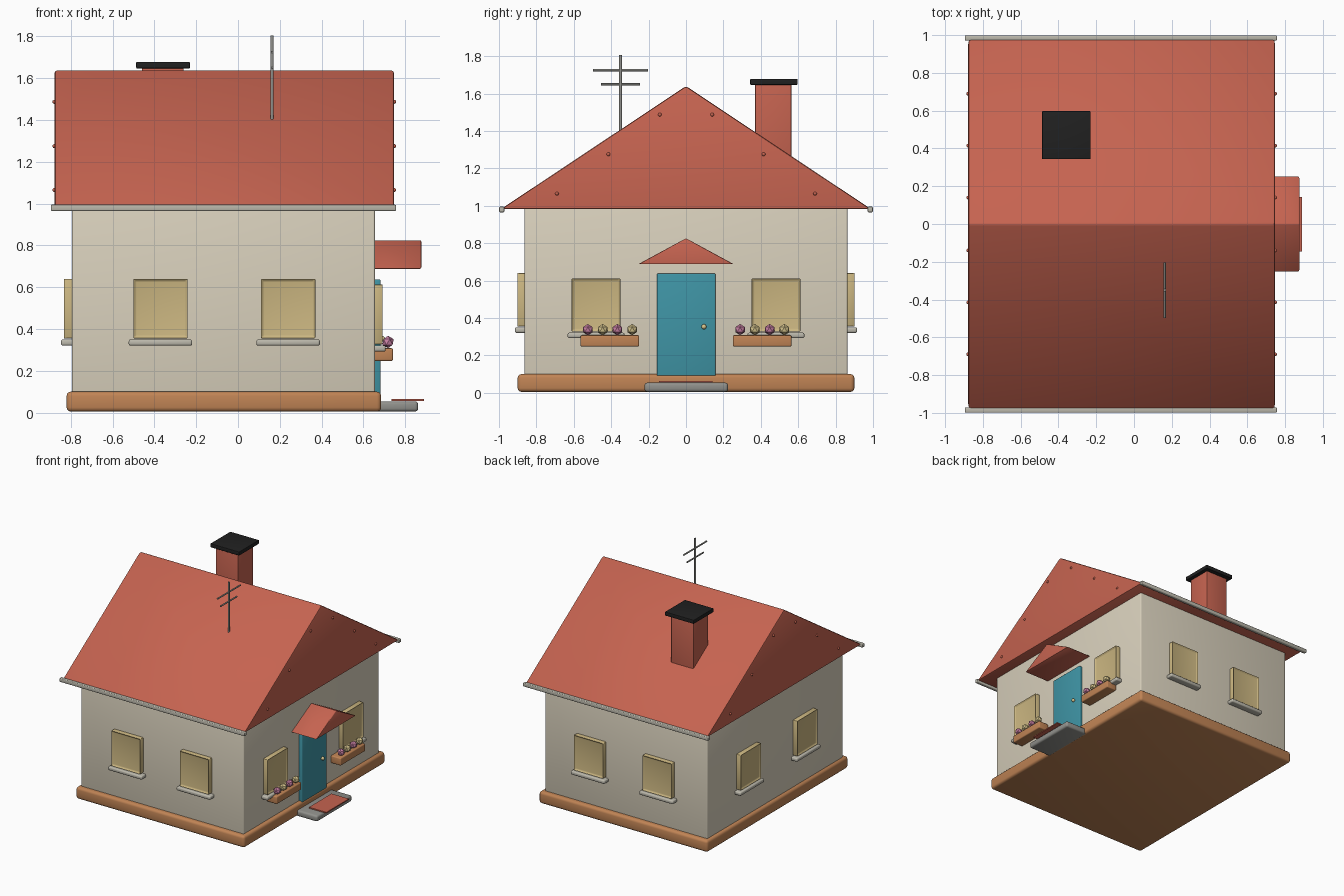
import bpy, bmesh, math
from mathutils import Matrix, Vector

if "Cube" in bpy.data.objects:
    bpy.data.objects.remove(bpy.data.objects["Cube"])


def material(name, r, g, b):
    m = bpy.data.materials.new(name)
    m.diffuse_color = (r, g, b, 1)
    m.use_nodes = True
    m.node_tree.nodes["Principled BSDF"].inputs["Base Color"].default_value = m.diffuse_color
    return m


RED = material("roof red", 0.56, 0.125, 0.08)
CREAM = material("wall cream", 0.70, 0.64, 0.51)
KHAKI = material("window khaki", 0.60, 0.47, 0.22)
BROWN = material("timber brown", 0.53, 0.23, 0.09)
TEAL = material("door teal", 0.05, 0.30, 0.38)
BLACK = material("cap black", 0.015, 0.015, 0.015)
GREY = material("metal grey", 0.28, 0.28, 0.26)
STONE = material("sill stone", 0.50, 0.48, 0.41)
PINK = material("flower pink", 0.60, 0.22, 0.38)
YELLOW = material("flower yellow", 0.68, 0.56, 0.27)


def finish(bm, name, mat, bevel=0.0, segments=3, place=Matrix()):
    if bevel:
        bmesh.ops.bevel(bm, geom=bm.edges[:], offset=bevel, segments=segments,
                        profile=0.5, affect='EDGES', clamp_overlap=True)
    bmesh.ops.recalc_face_normals(bm, faces=bm.faces[:])
    bm.transform(place)
    me = bpy.data.meshes.new(name)
    bm.to_mesh(me)
    bm.free()
    me.materials.append(mat)
    ob = bpy.data.objects.new(name, me)
    bpy.context.collection.objects.link(ob)
    return ob


def box_mesh(lo, hi):
    lo, hi = Vector(lo), Vector(hi)
    bm = bmesh.new()
    bmesh.ops.create_cube(bm, size=1, matrix=Matrix.Translation((lo + hi) / 2)
                          @ Matrix.Diagonal((hi - lo).to_4d()))
    return bm


def box(name, lo, hi, mat, bevel=0.0, place=Matrix()):
    return finish(box_mesh(lo, hi), name, mat, bevel, place=place)


def prism(name, profile, x0, x1, mat, bevel=0.0):
    """Extrude a (y, z) profile along x."""
    bm = bmesh.new()
    face = bm.faces.new([bm.verts.new((x0, y, z)) for y, z in profile])
    new = bmesh.ops.extrude_face_region(bm, geom=[face])["geom"]
    bmesh.ops.translate(bm, vec=(x1 - x0, 0, 0),
                        verts=[v for v in new if isinstance(v, bmesh.types.BMVert)])
    return finish(bm, name, mat, bevel, 2)


def rod(name, a, b, radius, mat):
    a, b = Vector(a), Vector(b)
    bm = bmesh.new()
    turn = (b - a).to_track_quat('Z', 'Y').to_matrix().to_4x4()
    bmesh.ops.create_cone(bm, cap_ends=True, segments=10, radius1=radius, radius2=radius,
                          depth=(b - a).length, matrix=Matrix.Translation((a + b) / 2) @ turn)
    return finish(bm, name, mat)


def ball(name, centre, radius, mat, subdivisions=2):
    bm = bmesh.new()
    bmesh.ops.create_icosphere(bm, subdivisions=subdivisions, radius=radius,
                               matrix=Matrix.Translation(centre))
    return finish(bm, name, mat)


def window(name, x, y, z, angle):
    """Window with recessed pane and sill, facing local +x turned by angle."""
    place = Matrix.Translation((x, y, z)) @ Matrix.Rotation(math.radians(angle), 4, 'Z')
    bm = box_mesh((-0.02, -0.13, 0.035), (0.04, 0.13, 0.32))
    front = [f for f in bm.faces if f.normal.x > 0.9]
    bmesh.ops.inset_region(bm, faces=front, thickness=0.016)
    bmesh.ops.translate(bm, verts=front[0].verts[:], vec=(-0.012, 0, 0))
    finish(bm, name, KHAKI, 0.005, 2, place)
    box(name + "_sill", (-0.02, -0.152, 0), (0.052, 0.152, 0.03), STONE, 0.01, place)


# Body of the house
box("plinth", (-0.82, -0.9, 0.005), (0.685, 0.9, 0.1), BROWN, 0.02)
box("walls", (-0.795, -0.863, 0.08), (0.655, 0.863, 1.0), CREAM, 0.008)

# Roof with gutters and gable studs
prism("roof", [(-0.99, 0.982), (0.99, 0.982), (0, 1.64)], -0.878, 0.747, RED, 0.012)
for s in (-1, 1):
    y = 0.985 * s
    box("gutter", (-0.896, y - 0.014, 0.965), (0.757, y + 0.014, 0.995), STONE, 0.006)
    for x in (-0.878, 0.747):
        for sy, sz in ((0.14, 1.487), (0.415, 1.275), (0.69, 1.065)):
            ball("gable_stud", (x, s * sy, sz), 0.01, RED)

# Chimney
box("chimney", (-0.46, 0.37, 1.15), (-0.26, 0.563, 1.655), RED, 0.005)
box("chimney_cap", (-0.487, 0.343, 1.647), (-0.23, 0.597, 1.678), BLACK, 0.004)

# Antenna
rod("antenna_mast", (0.163, -0.35, 1.36), (0.163, -0.35, 1.805), 0.008, GREY)
rod("antenna_bar_upper", (0.163, -0.497, 1.725), (0.163, -0.203, 1.725), 0.006, GREY)
rod("antenna_bar_lower", (0.163, -0.455, 1.65), (0.163, -0.246, 1.65), 0.006, GREY)

# Windows on all four walls
for x in (-0.371, 0.24):
    window("front_window", x, -0.863, 0.32, -90)
    window("back_window", x, 0.863, 0.32, 90)
for s in (-1, 1):
    window("left_window", -0.795, 0.36 * s, 0.32, 180)
    window("right_window", 0.655, 0.481 * s, 0.292, 0)

# Flower boxes
for s in (-1, 1):
    c = 0.407 * s
    box("flower_box", (0.65, c - 0.157, 0.247), (0.742, c + 0.157, 0.308), BROWN, 0.008)
    for i in range(4):
        ball("flower", (0.718, c - 0.118 + 0.079 * i, 0.338), 0.03,
             YELLOW if i % 2 else PINK, 1)

# Door, canopy, step and mat
box("door", (0.64, -0.156, 0.09), (0.682, 0.158, 0.638), TEAL, 0.006)
ball("door_knob", (0.69, 0.096, 0.353), 0.014, YELLOW)
prism("door_canopy", [(-0.255, 0.688), (0.255, 0.688), (0, 0.826)], 0.64, 0.877, RED, 0.006)
box("door_step", (0.66, -0.222, 0.005), (0.862, 0.225, 0.054), GREY, 0.015)
box("door_mat", (0.735, -0.145, 0.055), (0.89, 0.142, 0.064), RED)

# Smooth the rounded edges, keep low-poly flowers faceted
for ob in bpy.context.collection.objects:
    ob.select_set(not ob.name.startswith("flower."))
    bpy.context.view_layer.objects.active = ob
bpy.ops.object.shade_smooth_by_angle(angle=math.radians(40))
